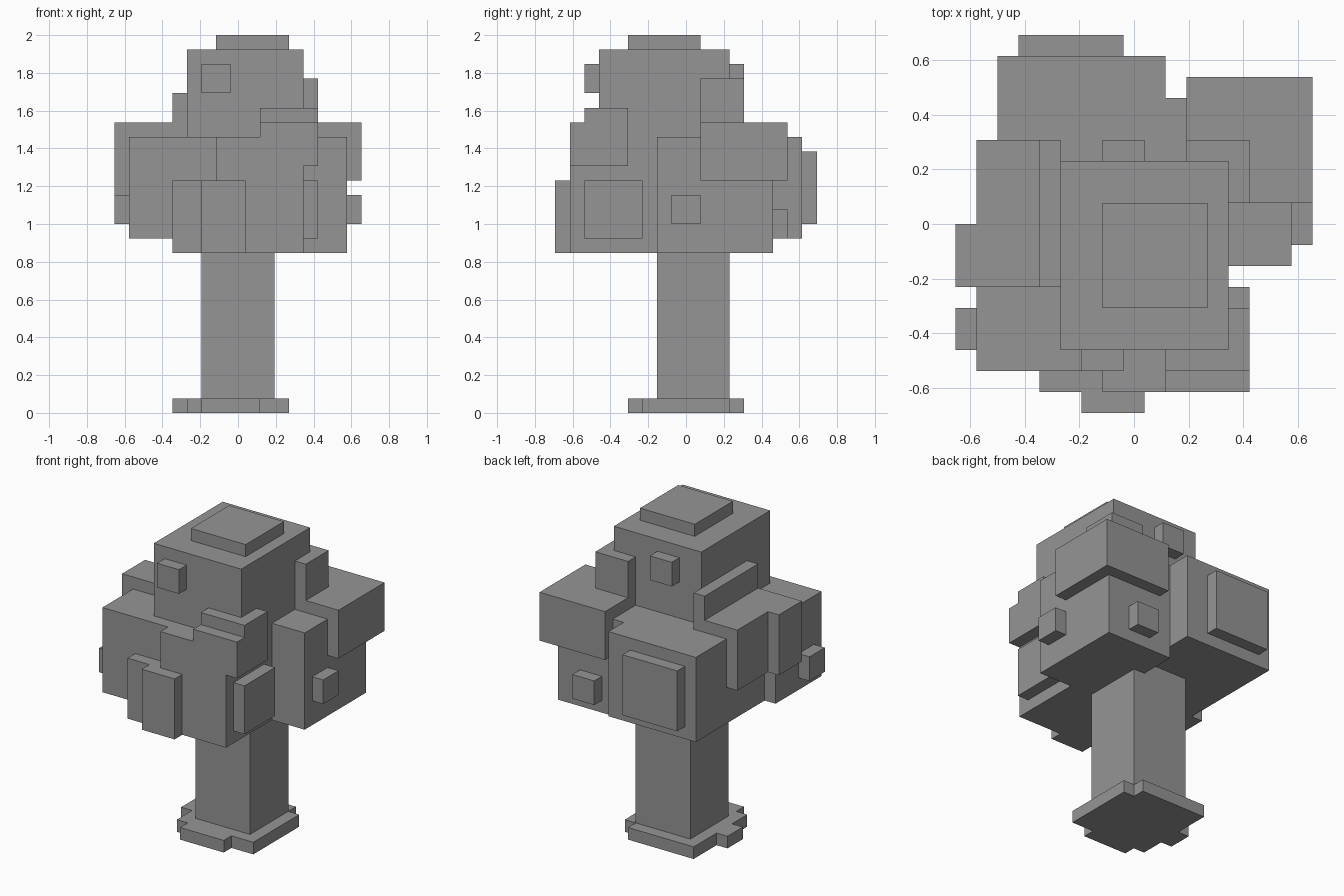
import bpy, bmesh
from mathutils import Matrix, Vector

if "Cube" in bpy.data.objects:
    bpy.data.objects.remove(bpy.data.objects["Cube"])

U = 1 / 13  # one block of the tree's grid

# Dark grey shared by every part
dark = bpy.data.materials.new("dark_grey")
dark.diffuse_color = (0.3, 0.3, 0.3, 1)
dark.use_nodes = True
dark.node_tree.nodes["Principled BSDF"].inputs["Base Color"].default_value = dark.diffuse_color


def blocks(name, *boxes):
    """One object from boxes given in grid units (x0, x1, y0, y1, z0, z1)."""
    bm = bmesh.new()
    for x0, x1, y0, y1, z0, z1 in boxes:
        centre = Vector((x0 + x1, y0 + y1, z0 + z1)) * U / 2
        size = Vector((x1 - x0, y1 - y0, z1 - z0)) * U
        bmesh.ops.create_cube(bm, size=1, matrix=Matrix.Translation(centre) @ Matrix.Diagonal(size.to_4d()))
    mesh = bpy.data.meshes.new(name)
    bm.to_mesh(mesh)
    bm.free()
    mesh.materials.append(dark)
    obj = bpy.data.objects.new(name, mesh)
    bpy.context.collection.objects.link(obj)
    return obj


# Trunk and flared foot
blocks("trunk", (-2.5, 2.5, -2, 3, 0, 12))
blocks("root_foot", (-3.5, 3.5, -3, 3, 0, 1))
blocks("root_edges",
       (-2.5, 1.5, -4, -3, 0, 1),
       (-3.5, 2.5, 3, 4, 0, 1),
       (-4.5, -3.5, -1, 1, 0, 1))

# Large leaf masses
blocks("crown", (-3.5, 4.5, -6, 3, 15, 25))
blocks("crown_cap", (-1.5, 3.5, -4, 1, 25, 26))
blocks("leaves_front", (-1.5, 4.5, -8, -2, 11, 19))
blocks("leaves_front_left", (-7.5, -1.5, -7, -1, 12, 19))
blocks("leaves_back_left", (-6.5, 1.5, -1, 8, 12, 19))
blocks("leaves_right", (1.5, 7.5, -2, 6, 11, 19))
blocks("leaves_back_right", (2.5, 8.5, 1, 7, 16, 20))
blocks("leaves_left", (-7.5, -3.5, -3, 4, 15, 20), (-8.5, -7.5, -3, 0, 15, 20))

# Stepped clumps
blocks("clump_front_right", (1.5, 5.5, -8, -4, 17, 20), (1.5, 5.5, -7, -4, 20, 21))
blocks("clump_low_front", (-4.5, -1.5, -8, -2, 11, 16), (-2.5, 0.5, -9, -8, 11, 16))
blocks("clump_upper_right", (2.5, 5.5, 1, 4, 19, 23))
blocks("ridge_upper_left", (-4.5, -3.5, -3, 4, 19, 22))

# Raised panels
blocks("panel_right", (4.5, 5.5, -7, -3, 12, 16))
blocks("panel_back", (-5.5, -0.5, 8, 9, 13, 18))

# Small leaf tufts
blocks("tuft_crown_front", (-2.5, -0.5, -7, -6, 22, 24))
blocks("tuft_crown_back", (-1.5, 0.5, 3, 4, 22, 24))
blocks("tuft_right", (7.5, 8.5, -1, 1, 13, 15))
blocks("tuft_left", (-8.5, -7.5, -6, -4, 13, 15))
blocks("tuft_back", (3.5, 5.5, 6, 7, 12, 14))
